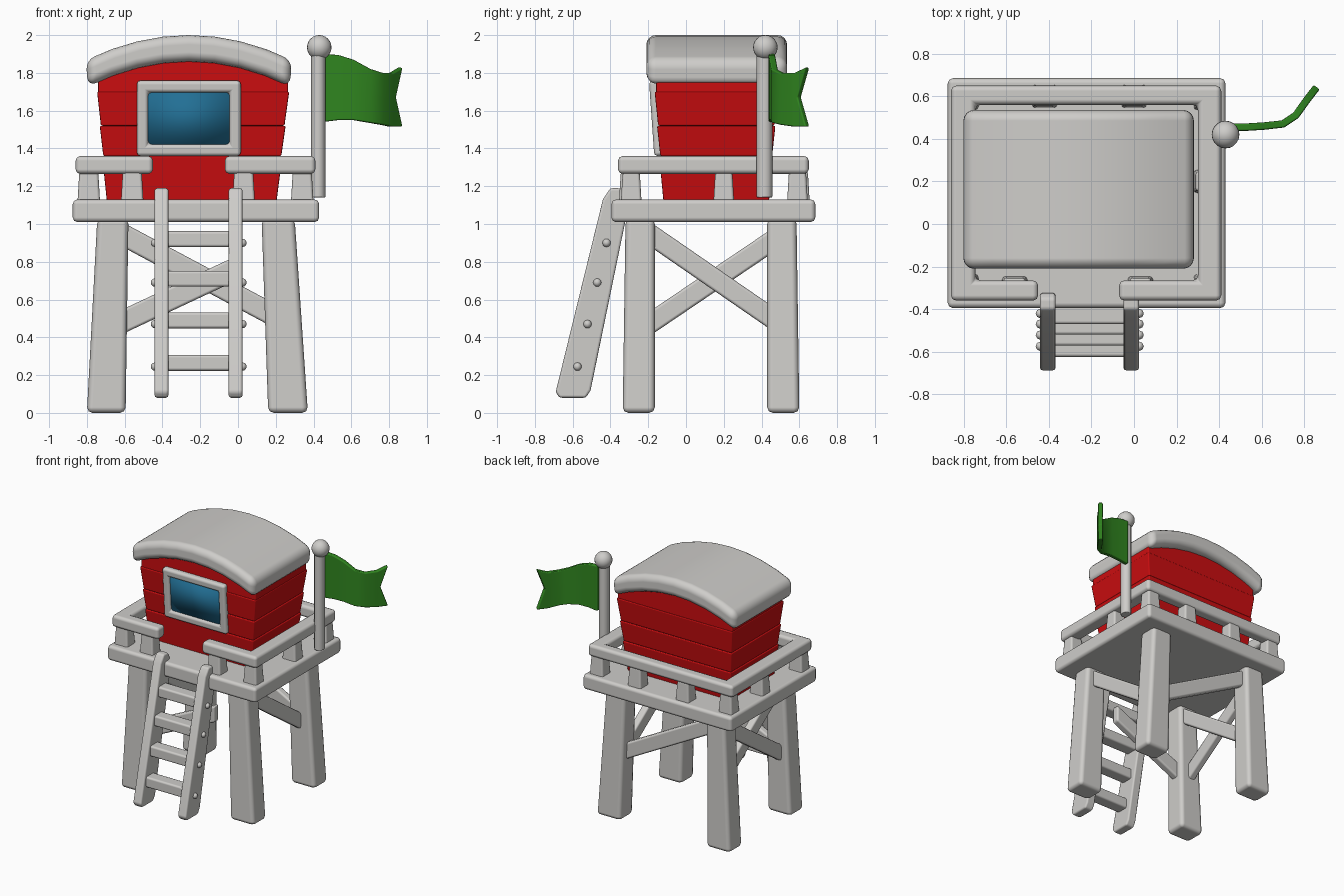
import bpy, bmesh, math
from mathutils import Vector

old = bpy.data.objects.get("Cube")
if old:
    bpy.data.objects.remove(old)


def material(name, rgb):
    m = bpy.data.materials.new(name)
    m.use_nodes = True
    m.diffuse_color = (*rgb, 1)
    bsdf = m.node_tree.nodes["Principled BSDF"]
    bsdf.inputs["Base Color"].default_value = (*rgb, 1)
    bsdf.inputs["Roughness"].default_value = 0.8
    return m


GREY = material("pale grey", (0.62, 0.61, 0.59))
RED = material("red paint", (0.60, 0.004, 0.005))
GREEN = material("flag green", (0.03, 0.24, 0.014))
BLUE = material("window blue", (0.016, 0.16, 0.30))


def finish(name, bm, mat, bevel=0.0, segments=2, solid=0.0):
    bmesh.ops.recalc_face_normals(bm, faces=bm.faces)
    me = bpy.data.meshes.new(name)
    bm.to_mesh(me)
    bm.free()
    me.materials.append(mat)
    for p in me.polygons:
        p.use_smooth = True
    ob = bpy.data.objects.new(name, me)
    bpy.context.collection.objects.link(ob)
    if solid:
        s = ob.modifiers.new("thickness", "SOLIDIFY")
        s.thickness, s.offset = solid, 0
    if bevel:
        b = ob.modifiers.new("rounding", "BEVEL")
        b.width, b.segments = bevel, segments
        b.limit_method, b.angle_limit = "ANGLE", math.radians(35)
        b.harden_normals = True
    return ob


def prism(name, axis, pts, lo, hi, mat=GREY, bevel=0.015, segments=2):
    """Extrude a 2D outline along an axis."""
    place = {"x": lambda a, b, t: (t, a, b),
             "y": lambda a, b, t: (a, t, b),
             "z": lambda a, b, t: (a, b, t)}[axis]
    bm = bmesh.new()
    low = [bm.verts.new(place(a, b, lo)) for a, b in pts]
    high = [bm.verts.new(place(a, b, hi)) for a, b in pts]
    bm.faces.new(low)
    bm.faces.new(high)
    for i in range(len(pts)):
        j = (i + 1) % len(pts)
        bm.faces.new((low[i], low[j], high[j], high[i]))
    return finish(name, bm, mat, bevel, segments)


def block(name, z0, base, z1, top, mat=GREY, bevel=0.015):
    """Tapered block between two rectangles (x0, x1, y0, y1)."""
    bm = bmesh.new()
    v = []
    for z, (x0, x1, y0, y1) in ((z0, base), (z1, top)):
        v += [bm.verts.new(c) for c in ((x0, y0, z), (x1, y0, z), (x1, y1, z), (x0, y1, z))]
    bm.faces.new(v[:4])
    bm.faces.new(v[4:])
    for i in range(4):
        j = (i + 1) % 4
        bm.faces.new((v[i], v[j], v[j + 4], v[i + 4]))
    return finish(name, bm, mat, bevel)


def brace(name, axis, a, b, at):
    h = 0.065
    prism(name, axis, [(a[0], a[1] - h), (b[0], b[1] - h), (b[0], b[1] + h), (a[0], a[1] + h)],
          at - 0.03, at + 0.03)


def ball(name, centre, radius, mat=GREY, u=20, v=12):
    bm = bmesh.new()
    bmesh.ops.create_uvsphere(bm, u_segments=u, v_segments=v, radius=radius)
    bmesh.ops.translate(bm, verts=bm.verts, vec=centre)
    return finish(name, bm, mat)


# Legs, leaning inwards
for side, bx, tx in (("right", (-0.80, -0.595), (-0.745, -0.58)), ("left", (0.16, 0.37), (0.125, 0.30))):
    for end, by, ty in (("front", (-0.335, -0.165), (-0.32, -0.165)), ("back", (0.43, 0.60), (0.43, 0.585))):
        block(f"{end}_{side}_leg", 0, (*bx, *by), 1.03, (*tx, *ty), bevel=0.03)

# Diagonal braces
brace("left_brace", "x", (-0.24, 0.98), (0.50, 0.47), 0.22)
brace("right_brace_a", "x", (-0.24, 0.98), (0.50, 0.47), -0.64)
brace("right_brace_b", "x", (-0.24, 0.44), (0.50, 0.94), -0.69)
brace("back_brace", "y", (-0.66, 0.97), (0.22, 0.50), 0.51)
brace("front_brace", "y", (-0.66, 0.46), (-0.02, 0.76), -0.24)

# Platform
deck = (-0.875, 0.43, -0.395, 0.685)
block("platform", 1.01, deck, 1.13, deck, bevel=0.025)

# Railing, open at the ladder
prism("railing", "z", [(-0.45, -0.36), (-0.86, -0.36), (-0.86, 0.65), (0.41, 0.65), (0.41, -0.36),
                       (-0.07, -0.36), (-0.07, -0.265), (0.30, -0.265), (0.30, 0.56),
                       (-0.745, 0.56), (-0.745, -0.265), (-0.45, -0.265)],
      1.265, 1.36, bevel=0.025)
posts = [(x, y) for x in (-0.79, 0.34) for y in (-0.29, 0.20, 0.59)]
posts += [(-0.56, -0.30), (0.03, -0.30), (-0.42, 0.60), (0.0, 0.60)]
for i, (x, y) in enumerate(posts):
    block(f"railing_post_{i + 1}", 1.11, (x - 0.06, x + 0.06, y - 0.055, y + 0.055),
          1.28, (x - 0.05, x + 0.05, y - 0.045, y + 0.045))


# Cabin walls: flared boards stacked with small steps
def wall(z, grow=0.0):
    t = (z - 1.13) / 0.57
    return (-0.695 - 0.045 * t - grow, 0.205 + 0.06 * t + grow,
            -0.12 - 0.04 * t - grow, 0.44 + 0.04 * t + grow)


levels = (1.12, 1.36, 1.52, 1.70)
for i, (a, b) in enumerate(zip(levels, levels[1:])):
    block(f"wall_board_{i + 1}", a, wall(a), b, wall(b, 0.006), RED, 0.008)


# Arched gable and roof
def arch(x, crown, drop):
    return crown - drop * ((x + 0.26) / 0.54) ** 2


def span(x0, x1, n):
    return [x0 + (x1 - x0) * i / n for i in range(n + 1)]


gable_top = [(x, arch(x, 1.88, 0.135)) for x in span(0.265, -0.74, 10)]
prism("gable", "y", [(-0.74, 1.69), (0.265, 1.69)] + gable_top, -0.158, 0.478, RED, 0.008)
roof = [(x, arch(x, 2.0, 0.13)) for x in span(-0.805, 0.285, 8)]
roof += [(x, arch(x, 1.86, 0.135)) for x in span(0.275, -0.795, 8)]
prism("roof", "y", roof, -0.21, 0.535, GREY, 0.05, 4)

# Window frame and glass, tilted with the wall
TILT = math.radians(4)
bm = bmesh.new()
loops = []
for hx, hz in ((0.275, 0.20), (0.215, 0.137)):
    loops.append([bm.verts.new((sx * hx, 0, sz * hz)) for sx, sz in ((-1, -1), (1, -1), (1, 1), (-1, 1))])
for i in range(4):
    j = (i + 1) % 4
    bm.faces.new((loops[0][i], loops[0][j], loops[1][j], loops[1][i]))
frame = finish("window_frame", bm, GREY, 0.02, 3, 0.06)
glass = prism("window_glass", "y", [(-0.23, -0.15), (0.23, -0.15), (0.23, 0.15), (-0.23, 0.15)],
              -0.012, -0.003, BLUE, 0)
for ob in (frame, glass):
    ob.location = (-0.26, -0.152, 1.56)
    ob.rotation_euler.x = TILT

# Ladder rails
side_shape = [(-0.69, 0.11), (-0.67, 0.08), (-0.53, 0.08), (-0.505, 0.12), (-0.32, 1.02),
              (-0.325, 1.16), (-0.35, 1.19), (-0.40, 1.19), (-0.44, 1.13)]
for side, x in (("right", -0.405), ("left", -0.013)):
    prism(f"ladder_{side}_rail", "x", side_shape, x - 0.037, x + 0.037, bevel=0.014)

# Ladder rungs with bolt heads
for i, z in enumerate((0.265, 0.49, 0.71, 0.92)):
    y = -0.578 + (z - 0.25) * 0.235
    prism(f"rung_{i + 1}", "x", [(y - 0.05, z - 0.042), (y + 0.05, z - 0.042),
                                 (y + 0.05, z + 0.042), (y - 0.05, z + 0.042)], -0.385, -0.03)
    for side, x in (("right", -0.44), ("left", 0.024)):
        ball(f"bolt_{side}_{i + 1}", (x, y, z - 0.02), 0.022, u=8, v=6)

# Flag pole with ball
ring = [(0.425 + 0.038 * math.cos(k * math.tau / 12), 0.415 + 0.042 * math.sin(k * math.tau / 12))
        for k in range(12)]
prism("flag_pole", "z", ring, 1.14, 1.92, bevel=0.006)
ball("pole_ball", (0.43, 0.42, 1.935), 0.065)

# Waving flag with a notched end: columns of (x, y, top z, bottom z)
columns = [(0.45, 0.455, 1.90, 1.54), (0.53, 0.455, 1.895, 1.55), (0.61, 0.46, 1.87, 1.55),
           (0.70, 0.47, 1.82, 1.535), (0.76, 0.51, 1.80, 1.525), (0.81, 0.58, 1.80, 1.515),
           (0.86, 0.645, 1.83, 1.515)]
bm = bmesh.new()
grid = []
for i, (x, y, top, bottom) in enumerate(columns):
    last = i == len(columns) - 1
    mid = Vector((x - 0.035 * last, y - 0.045 * last, (top + bottom) / 2))
    grid.append([bm.verts.new((x, y, top)), bm.verts.new(mid), bm.verts.new((x, y, bottom))])
for a, b in zip(grid, grid[1:]):
    for k in range(2):
        bm.faces.new((a[k], b[k], b[k + 1], a[k + 1]))
finish("flag", bm, GREEN, 0.008, 2, 0.035)
